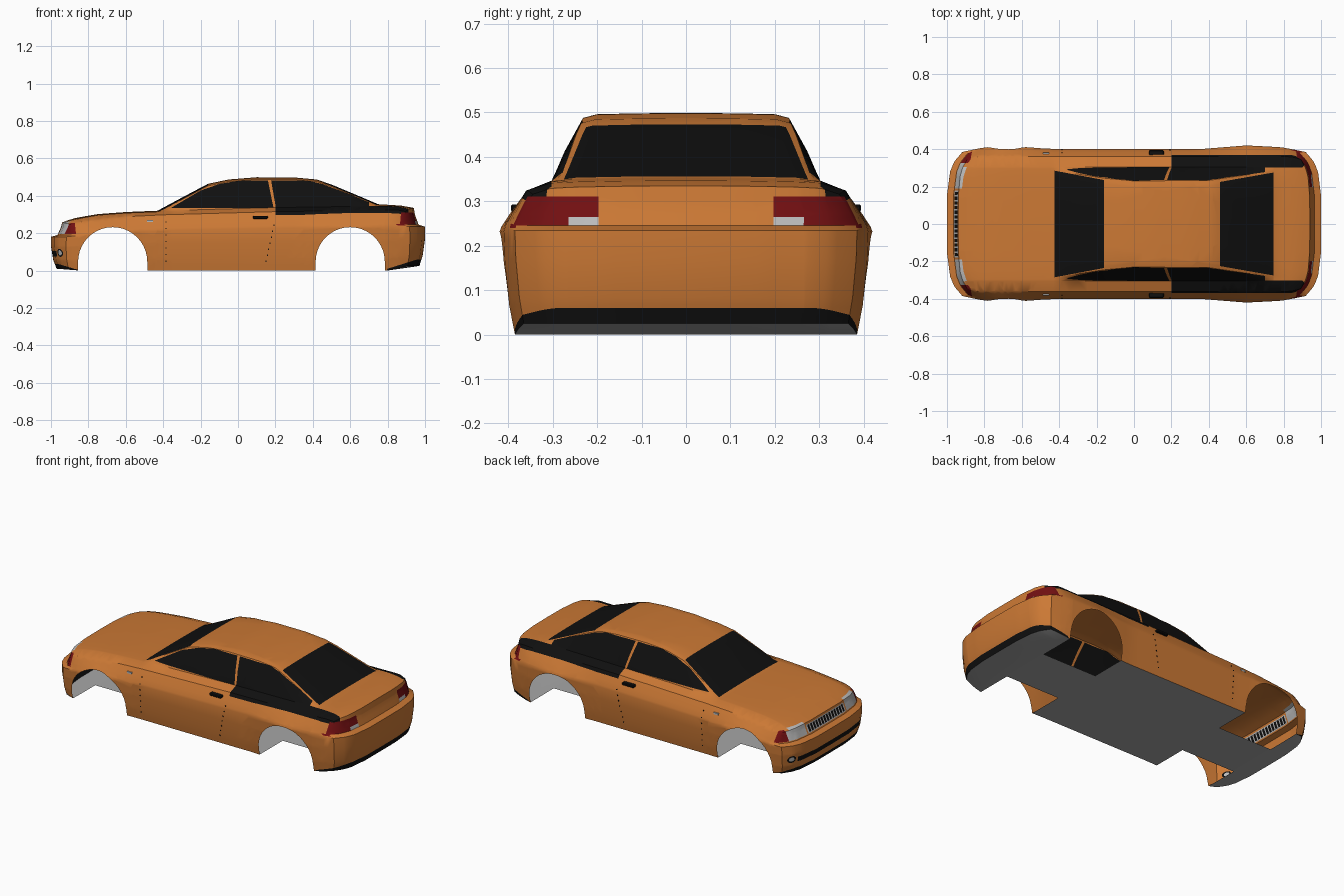
import bpy, bmesh, math
from mathutils import Vector

if "Cube" in bpy.data.objects:
    bpy.data.objects.remove(bpy.data.objects["Cube"])

# Materials
COLOURS = {"orange paint": (.6, .19, .035), "black glass": (.005, .005, .005),
           "lamp red": (.17, .005, .006), "silver": (.5, .5, .5), "floor grey": (.38, .38, .38)}
ORANGE, BLACK, RED, SILVER, GREY = range(5)
mats = []
for name, rgb in COLOURS.items():
    m = bpy.data.materials.new(name)
    m.use_nodes = True
    m.diffuse_color = (*rgb, 1)
    m.node_tree.nodes["Principled BSDF"].inputs["Base Color"].default_value = (*rgb, 1)
    mats.append(m)


def interp(keys, x):
    """Linear lookup in a list of (position, value) keys."""
    if x <= keys[0][0]:
        return keys[0][1]
    for (a, u), (b, v) in zip(keys, keys[1:]):
        if x <= b:
            return u + (v - u) * (x - a) / (b - a)
    return keys[-1][1]


# Lengthwise curves: centre height, shoulder height, widest half width, roof edge, underside
TOP = [(-1, .258), (-.9, .28), (-.75, .302), (-.6, .313), (-.43, .32), (-.3, .39), (-.16, .464),
       (-.05, .487), (.1, .499), (.3, .498), (.42, .487), (.5, .46), (.75, .355), (.9, .347), (1, .335)]
SHOULDER = [(-1, .247), (-.9, .258), (-.6, .288), (-.4, .298), (.2, .315), (.9, .325), (1, .316)]
WIDTH = [(-1, .385), (-.85, .405), (-.7, .42), (-.5, .405), (-.4, .4), (.35, .4), (.6, .42), (.8, .41), (1, .385)]
ROOF = [(-.45, .29), (-.16, .245), (0, .23), (.4, .233), (.75, .285)]
UNDER = [(-1, .01), (-.85, 0), (.8, 0), (1, .025)]
# Side shape: height fraction against outward fraction
SIDE = [(0, .5), (.08, .6), (.2, .75), (.5, .95), (.72, 1), (.76, .92), (.85, .6), (.94, .25), (1, 0)]
# How far the ends step back at each height fraction
END = [(0, .03), (.2, .012), (.35, 0), (.72, 0), (.76, .035), (1, .06)]


def side_y(x, f):
    w = interp(WIDTH, x)
    ys = min(.36, w - .04)
    return ys + (w - ys) * interp(SIDE, f)


def section(x):
    """Half section: roof and deck columns, then side rows from shoulder down."""
    t, s, r, z0 = (interp(c, x) for c in (TOP, SHOULDER, ROOF, UNDER))
    belt = min(t - .006, s + .022)
    edge = t - min(.011, (t - belt) * .8)
    bulge = .03 * (edge - belt)
    tops = [(0, t), (r * .5, t - .001), (r * .87, t - .003), (r, edge),
            ((r + .305) / 2 + bulge, (edge + belt) / 2), (.305, belt), (side_y(x, 1), s)]
    sides = [(side_y(x, f), z0 + (s - z0) * f) for f, _ in reversed(SIDE)]
    return tops, sides


def shaped(x, y, z):
    """Round the nose and tail in plan and step back the bumpers."""
    k = max(0, (abs(x) - .7) / .3) ** 2
    z0 = interp(UNDER, x)
    f = (z - z0) / (interp(SHOULDER, x) - z0)
    back = .1 * (abs(y) / .4) ** 5 + interp(END, f)
    return Vector((x - math.copysign(k * back, x), y, z))


# Body shell: lofted loops closed by gridded ends
bm = bmesh.new()


def skin(rows):
    grid = [[bm.verts.new(shaped(*p)) for p in row] for row in rows]
    for a, b in zip(grid, grid[1:]):
        for i in range(len(a) - 1):
            bm.faces.new((a[i], a[i + 1], b[i + 1], b[i]))


def half_loop(x):
    tops, sides = section(x)
    bottom = [(sides[-1][0] * y / tops[-1][0], sides[-1][1]) for y, _ in reversed(tops)]
    return [(x, y, z) for y, z in tops + sides[1:] + bottom[1:]]


stations = sorted({i / 20 for i in range(-20, 21)} | {k[0] for k in TOP})
for s in (1, -1):
    skin([[(x, s * y, z) for x, y, z in half_loop(x)] for x in stations])
    for x in (-1, 1):
        tops, sides = section(x)
        rows = [[(x, s * y, z) for y, z in tops]]
        rows += [[(x, s * y * sy / tops[-1][0], sz) for y, _ in tops] for sy, sz in sides[1:]]
        skin(rows)
bmesh.ops.remove_doubles(bm, verts=bm.verts, dist=1e-4)
bmesh.ops.recalc_face_normals(bm, faces=bm.faces)
for f in bm.faces:
    if f.normal.z < -.8 and f.calc_center_median().z < .026:
        f.material_index = GREY


def inside(poly, u, v):
    signs = [(c - a) * (v - b) - (d - b) * (u - a) > 0
             for (a, b), (c, d) in zip(poly, poly[1:] + poly[:1])]
    return all(signs) or not any(signs)


def cut(poly, axes, keep, mat=None):
    """Cut a convex outline into the shell; colour it, or remove it if no colour."""
    i, j = axes
    chosen = lambda: [f for f in bm.faces if keep(f, f.calc_center_median())]
    for (a, b), (c, d) in zip(poly, poly[1:] + poly[:1]):
        fs = chosen()
        co, no = Vector(), Vector()
        co[i], co[j], no[i], no[j] = a, b, b - d, c - a
        geom = fs + list({e for f in fs for e in f.edges}) + list({v for f in fs for v in f.verts})
        bmesh.ops.bisect_plane(bm, geom=geom, dist=1e-5, plane_co=co, plane_no=no)
    hit = []
    for f in chosen():
        p = f.calc_center_median()
        if inside(poly, p[i], p[j]):
            hit.append(f)
    if mat is None:
        bmesh.ops.delete(bm, geom=hit, context="FACES")
    for f in hit if mat is not None else []:
        f.material_index = mat


def box(a, b, c, d):
    return [(a, c), (b, c), (b, d), (a, d)]


def disc(u, v, r, n=12):
    return [(u + r * math.cos(math.tau * k / n), v + r * math.sin(math.tau * k / n)) for k in range(n)]


XZ, XY, YZ = (0, 2), (0, 1), (1, 2)
cabin = lambda f, p: p.z > .315 and abs(p.y) > .2 and abs(f.normal.y) > .45 and -.45 < p.x < .85
glass_top = lambda f, p: p.z > .3 and f.normal.z > .3 and abs(p.y) < .3
nose = lambda f, p: p.x < -.87 and f.material_index != GREY
tail = lambda f, p: p.x > .86 and f.material_index != GREY and f.normal.z < .8

# Side windows
cut([(-.36, .334), (-.2, .428), (-.1, .463), (0, .48), (.16, .482), (.19, .334)], XZ, cabin, BLACK)
cut([(.205, .322), (.177, .482), (.38, .48), (.45, .463), (.75, .35), (.75, .322)], XZ, cabin, BLACK)
# Windscreen and rear window
cut([(-.425, -.285), (-.425, .285), (-.16, .235), (-.16, -.235)], XY, glass_top, BLACK)
cut([(.745, -.275), (.745, .275), (.46, .225), (.46, -.225)], XY, glass_top, BLACK)
# Dark trim under the bumpers
cut([(.79, -.01), (.8, .01), (.96, .06), (1.1, .06), (1.1, -.01)], XZ,
    lambda f, p: p.x > .75 and f.material_index != GREY, BLACK)
cut([(-.85, -.01), (-.86, .005), (-.96, .035), (-1.1, .035), (-1.1, -.01)], XZ,
    lambda f, p: p.x < -.8 and f.material_index != GREY, BLACK)
# Bumper intake
cut(box(-.3, .3, .075, .105), YZ, nose, BLACK)
# Grille with upright slats
cut(box(-.18, .18, .198, .246), YZ, nose, SILVER)
cut(box(-.17, .17, .203, .241), YZ, nose, BLACK)
for k in range(-6, 7):
    cut(box(k * .025 - .004, k * .025 + .004, .203, .241), YZ, nose, SILVER)

for s in (1, -1):
    # Dark shoulder band
    cut([(.2, s * .303), (.2, s * .37), (.87, s * .37), (.93, s * .33), (.9, s * .303)], XY,
        lambda f, p: p.z > .3 and f.normal.z > .15 and p.x > .15, BLACK)
    # Headlamps, indicators and fog lamps
    cut(box(s * .19, s * .325, .196, .262), YZ, lambda f, p: p.x < -.9, SILVER)
    cut(box(s * .325, s * .42, .196, .255), YZ, nose, RED)
    cut(disc(s * .335, .095, .022), YZ, nose, BLACK)
    cut(disc(s * .335, .095, .014), YZ, nose, SILVER)
    # Tail lamps
    cut(box(s * .197, s * .42, .24, .311), YZ, tail, RED)
    cut(box(s * .197, s * .265, .24, .265), YZ, tail, SILVER)

# Wheel arches and floor notches
for cx in (-.67, .6):
    arc = [(cx + .185 * math.cos(math.pi * k / 20), .047 + .185 * math.sin(math.pi * k / 20)) for k in range(21)]
    cut(arc + [(cx - .185, -.1), (cx + .185, -.1)], XZ,
        lambda f, p: f.material_index != GREY and abs(p.x - cx) < .27 and abs(p.y) > .3)
    for s in (1, -1):
        cut(box(cx - .185, cx + .185, s * .16, s * .6), XY,
            lambda f, p: f.material_index == GREY and abs(p.x - cx) < .27)


def add_object(name, mesh_bm, materials):
    me = bpy.data.meshes.new(name)
    mesh_bm.to_mesh(me)
    mesh_bm.free()
    for m in materials:
        me.materials.append(m)
    ob = bpy.data.objects.new(name, me)
    bpy.context.collection.objects.link(ob)
    return ob


body = add_object("car_body", bm, mats)
bpy.context.view_layer.objects.active = body
body.select_set(True)
bpy.ops.object.shade_smooth_by_angle(angle=math.radians(35))


def side_blocks(name, places, size, mat):
    """Small blocks resting on both flanks at the given (x, z) places."""
    b = bmesh.new()
    for x, z in places:
        y = side_y(x, z / interp(SHOULDER, x))
        for s in (1, -1):
            made = bmesh.ops.create_cube(b, size=1)["verts"]
            bmesh.ops.scale(b, vec=size, verts=made)
            bmesh.ops.translate(b, vec=(x, s * y, z), verts=made)
    return add_object(name, b, [mats[mat]])


# Door handles, side markers and door seam studs
handles = side_blocks("door_handles", [(.12, .285)], (.08, .04, .016), BLACK)
handles.modifiers.new("soft edges", "BEVEL").width = .004
side_blocks("side_markers", [(-.47, .264)], (.032, .009, .011), SILVER)
seam = [(-.385, .05 + .035 * k) for k in range(7)] + [(.15 + .007 * k, .05 + .032 * k) for k in range(7)]
side_blocks("door_seam_studs", seam, (.005, .005, .006), BLACK)
